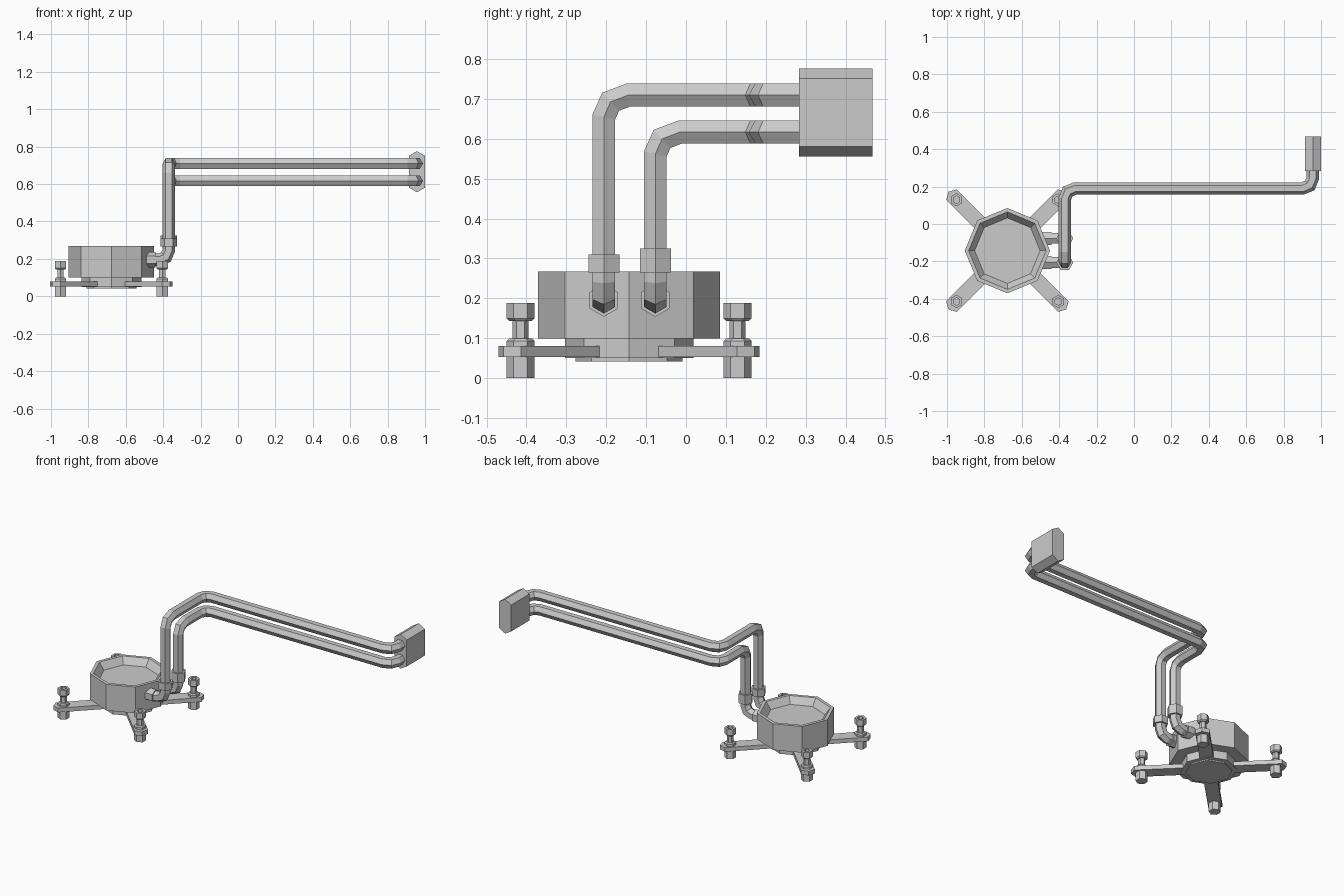
import bpy
from math import cos, sin, pi
from mathutils import Vector

old = bpy.data.objects.get("Cube")
if old:
    bpy.data.objects.remove(old, do_unlink=True)

GREY = (0.6, 0.6, 0.6, 1.0)
metal = bpy.data.materials.new("grey metal")
metal.use_nodes = True
metal.diffuse_color = GREY
metal.node_tree.nodes["Principled BSDF"].inputs["Base Color"].default_value = GREY


def skin(name, rings):
    """Join equal-sized rings of points into a closed solid."""
    n = len(rings[0])
    verts = [p for ring in rings for p in ring]
    faces = [list(range(n))[::-1], [len(verts) - n + i for i in range(n)]]
    for r in range(len(rings) - 1):
        for i in range(n):
            j = (i + 1) % n
            faces.append([r * n + i, r * n + j, (r + 1) * n + j, (r + 1) * n + i])
    mesh = bpy.data.meshes.new(name)
    mesh.from_pydata(verts, [], faces)
    mesh.materials.append(metal)
    obj = bpy.data.objects.new(name, mesh)
    bpy.context.collection.objects.link(obj)
    return obj


def turned(name, center, profile, sides, phase=0.0):
    """Turn a (radius, height) profile about a vertical axis."""
    cx, cy = center
    angles = [phase + 2 * pi * i / sides for i in range(sides)]
    return skin(name, [[(cx + r * cos(a), cy + r * sin(a), z) for a in angles]
                       for r, z in profile])


def tube(name, path, radius, start):
    """Sweep a hexagon along a path with mitred joints; start is one corner's direction."""
    pts = [Vector(p) for p in path]
    dirs = [(b - a).normalized() for a, b in zip(pts, pts[1:])]
    up = Vector(start)
    side = dirs[0].cross(up)
    ring = [radius * (cos(i * pi / 3) * up + sin(i * pi / 3) * side) for i in range(6)]
    rings = [[pts[0] + v for v in ring]]
    for k in range(1, len(pts)):
        d1 = dirs[k - 1]
        d2 = dirs[min(k, len(dirs) - 1)]
        n = (d1 + d2).normalized()
        rings.append([pts[k] + v - d1 * (v.dot(n) / d1.dot(n)) for v in ring])
        turn = d1.rotation_difference(d2)
        ring = [turn @ v for v in ring]
    return skin(name, rings)


CX, CY = -0.677, -0.1425

# Octagonal basin and its stepped base
turned("basin", (CX, CY), [(0.228, 0.10), (0.228, 0.268), (0.207, 0.268), (0.175, 0.225)], 8)
turned("base_plate", (CX, CY), [(0.134, 0.042), (0.134, 0.05), (0.161, 0.05), (0.161, 0.101)], 8)

# Four diagonal arms, each with a levelling bolt
for sx, sy, label in ((-1, -1, "front_right"), (1, -1, "front_left"),
                      (-1, 1, "back_right"), (1, 1, "back_left")):
    out = Vector((sx, sy, 0)).normalized()
    across = Vector((-out.y, out.x, 0))
    reach = 0.385
    outline = [(0.135, -0.04), (reach + 0.038, -0.04), (reach + 0.06, 0),
               (reach + 0.038, 0.04), (0.135, 0.04)]
    skin("arm_" + label, [[Vector((CX, CY, z)) + out * d + across * w for d, w in outline]
                          for z in (0.053, 0.08)])
    spot = (CX + sx * 0.272, CY + sy * 0.272)
    turned("foot_" + label, spot, [(0.035, 0), (0.035, 0.054)], 6, pi / 2)
    turned("nut_" + label, spot, [(0.035, 0.079), (0.035, 0.093), (0.028, 0.10)], 6, pi / 2)
    turned("shaft_" + label, spot, [(0.02, 0.09), (0.02, 0.155)], 6, pi / 2)
    turned("head_" + label, spot, [(0.028, 0.143), (0.035, 0.15), (0.035, 0.188),
                                   (0.02, 0.188), (0.02, 0.172)], 6, pi / 2)

# Two hexagonal pipes with collars: outer pipe is higher and further forward
PX, RUN_Y, END_X = -0.37, 0.19, 0.956
for label, y, z, collar_top in (("outer", -0.206, 0.71, 0.31), ("inner", -0.077, 0.617, 0.325)):
    path = [(-0.50, y, 0.195), (-0.42, y, 0.195), (PX - 0.015, y, 0.21), (PX, y, 0.245),
            (PX, y, z - 0.055), (PX, y + 0.017, z - 0.017), (PX, y + 0.062, z),
            (PX, RUN_Y - 0.055, z), (PX + 0.016, RUN_Y - 0.016, z), (PX + 0.055, RUN_Y, z),
            (END_X - 0.055, RUN_Y, z), (END_X - 0.016, RUN_Y + 0.016, z),
            (END_X, RUN_Y + 0.055, z), (END_X, 0.30, z)]
    tube("pipe_" + label, path, 0.033, (0, 0, 1))
    tube("inlet_collar_" + label, [(-0.50, y, 0.195), (-0.44, y, 0.195)], 0.041, (0, 0, 1))
    turned("riser_collar_" + label, (PX, y), [(0.045, 0.265), (0.045, collar_top)], 6)

# End block: tall hexagonal prism
half = [(0.0, 0.11), (0.043, 0.085), (0.043, -0.085)]
profile = half + [(-x, -z) for x, z in half]
skin("end_block", [[(0.957 + x, y, 0.666 + z) for x, z in profile] for y in (0.283, 0.468)])
